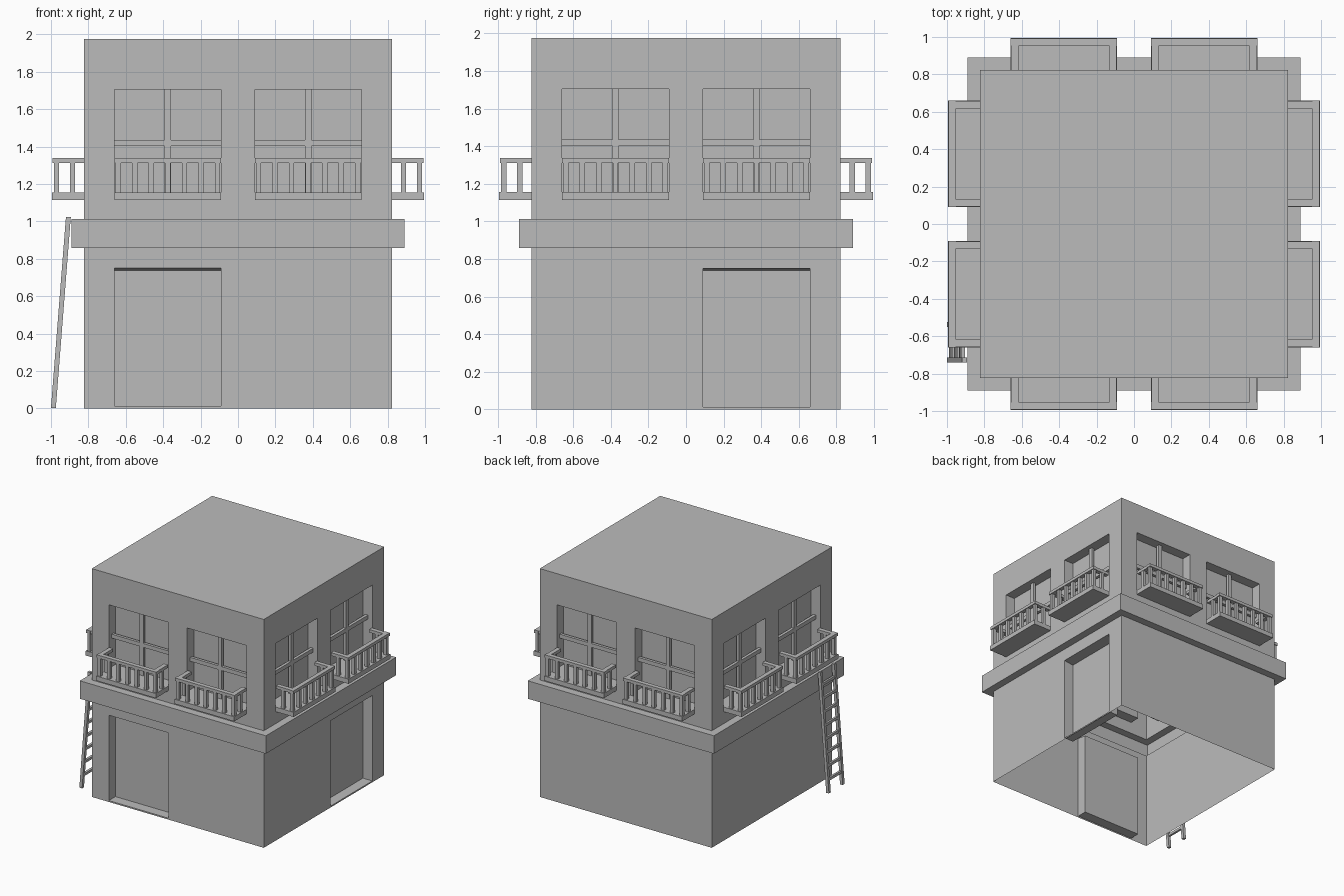
import bpy, bmesh, math
from mathutils import Matrix, Vector

if "Cube" in bpy.data.objects:
    bpy.data.objects.remove(bpy.data.objects["Cube"], do_unlink=True)

plaster = bpy.data.materials.new("plaster_grey")
plaster.use_nodes = True
GREY = (0.5, 0.5, 0.5, 1)
plaster.diffuse_color = GREY
plaster.node_tree.nodes["Principled BSDF"].inputs["Base Color"].default_value = GREY

HALF, TOP = 0.823, 1.975          # wall half width and roof height
LEDGE, LEDGE_Z = 0.89, (0.857, 1.012)
OPEN_IN, OPEN_OUT = 0.09, 0.66    # sideways limits of every opening
WIN_Z, DOOR_Z = (1.115, 1.705), (0.012, 0.75)
RECESS, REACH = 0.09, 0.995
MID, SPAN = (OPEN_IN + OPEN_OUT) / 2, (OPEN_OUT - OPEN_IN) / 2


def finish(name, bm, matrix=None):
    mesh = bpy.data.meshes.new(name)
    bm.to_mesh(mesh)
    bm.free()
    mesh.materials.append(plaster)
    return place(name, mesh, matrix)


def place(name, mesh, matrix=None):
    obj = bpy.data.objects.new(name, mesh)
    bpy.context.collection.objects.link(obj)
    if matrix:
        obj.matrix_world = matrix
    return obj


def box(bm, x, y, z):
    """Axis-aligned box from three (low, high) pairs."""
    size = [b - a for a, b in (x, y, z)]
    centre = [(a + b) / 2 for a, b in (x, y, z)]
    m = Matrix.Translation(centre) @ Matrix.Diagonal((*size, 1))
    bmesh.ops.create_cube(bm, size=1, matrix=m)


def extrude(bm, faces):
    """Extrude a face region and return its new vertices."""
    out = bmesh.ops.extrude_face_region(bm, geom=faces)["geom"]
    old = [f for f in faces if f.is_valid]
    if old:
        bmesh.ops.delete(bm, geom=old, context="FACES_ONLY")
    return [v for v in out if isinstance(v, bmesh.types.BMVert)]


# Walls and roof: an open-bottomed shell, sliced along the openings
bm = bmesh.new()
box(bm, (-HALF, HALF), (-HALF, HALF), (0, TOP))
cuts = [(axis, s * d) for axis in (0, 1) for s in (-1, 1) for d in (OPEN_IN, OPEN_OUT)]
cuts += [(2, z) for z in (*DOOR_Z, *LEDGE_Z, *WIN_Z)]
for axis, d in cuts:
    normal = Vector((0, 0, 0))
    normal[axis] = 1
    bmesh.ops.bisect_plane(bm, geom=bm.verts[:] + bm.edges[:] + bm.faces[:],
                           plane_co=normal * d, plane_no=normal)
bm.normal_update()
bmesh.ops.delete(bm, geom=[f for f in bm.faces if f.normal.z < -0.5], context="FACES")


def within(value, limits):
    return limits[0] < value < limits[1]


def opening(face, z_range):
    c = face.calc_center_median()
    side = c.y if abs(face.normal.x) > 0.5 else c.x
    return (abs(face.normal.z) < 0.5 and within(abs(side), (OPEN_IN, OPEN_OUT))
            and within(c.z, z_range))


# Recessed windows on all sides, doors on the front and left
bm.normal_update()
windows = [f for f in bm.faces if opening(f, WIN_Z)]
doors = [f for f in bm.faces if opening(f, DOOR_Z)
         and ((f.normal.y < -0.5 and f.calc_center_median().x < 0)
              or (f.normal.x > 0.5 and f.calc_center_median().y > 0))]
for face in windows + doors:
    is_door = face in doors
    inward = -face.normal.copy() * RECESS
    for v in extrude(bm, [face]):
        v.co += inward
        if is_door and v.co.z > 0.5:
            v.co.z -= 0.012      # sloping door head

# Ledge around the middle
band = [f for f in bm.faces if abs(f.normal.z) < 0.5
        and within(f.calc_center_median().z, LEDGE_Z)]
for v in extrude(bm, band):
    v.co.x *= LEDGE / HALF if abs(v.co.x) > HALF - 0.01 else 1
    v.co.y *= LEDGE / HALF if abs(v.co.y) > HALF - 0.01 else 1
bmesh.ops.recalc_face_normals(bm, faces=bm.faces)
finish("house_shell", bm)

# Window bars, centred on the opening
bm = bmesh.new()
depth = (-HALF + 0.04, -HALF + 0.065)
box(bm, (-0.017, 0.017), depth, WIN_Z)
box(bm, (-SPAN, SPAN), depth, (1.402, 1.436))
bars = finish("window_bars", bm)

# Balcony: slab, balusters and three-sided handrail
bm = bmesh.new()
box(bm, (-SPAN, SPAN), (-REACH, -HALF + RECESS), (WIN_Z[0], 1.155))
RAIL_Z, POST_Z, POST = (1.312, 1.338), (1.15, 1.32), 0.014
front = -REACH + 0.025


def post(x, y):
    box(bm, (x - POST, x + POST), (y - POST, y + POST), POST_Z)


edge = SPAN - 0.02
for i in range(7):
    post(-edge + i * edge / 3, front)
box(bm, (-SPAN, SPAN), (-REACH + 0.004, -REACH + 0.042), RAIL_Z)
for s in (-1, 1):
    post(s * edge, -0.885)
    box(bm, sorted((s * (SPAN - 0.042), s * (SPAN - 0.004))), (front, -HALF), RAIL_Z)
balcony = finish("balcony", bm)

# Repeat both on every side
for k, side in enumerate(("front", "left", "back", "right")):
    turn = Matrix.Rotation(k * math.pi / 2, 4, "Z")
    for n, x in enumerate((-MID, MID)):
        m = turn @ Matrix.Translation((x, 0, 0))
        for part, source in (("balcony", balcony), ("window_bars", bars)):
            place(f"{part}_{side}_{n + 1}", source.data, m)
for source in (balcony, bars):
    bpy.data.objects.remove(source, do_unlink=True)

# Leaning ladder on the right side
bm = bmesh.new()
LENGTH, Y0, Y1 = 1.025, -0.74, -0.525
for y in (Y0, Y1 - 0.026):
    box(bm, (0, 0.026), (y, y + 0.026), (0, LENGTH))
for i in range(8):
    z = 0.11 + i * 0.115
    box(bm, (0.003, 0.023), (Y0 + 0.01, Y1 - 0.01), (z - 0.011, z + 0.011))
lean = Matrix.Translation((-1, 0, 0.003)) @ Matrix.Rotation(math.atan2(0.08, 1.02), 4, "Y")
finish("ladder", bm, lean)
